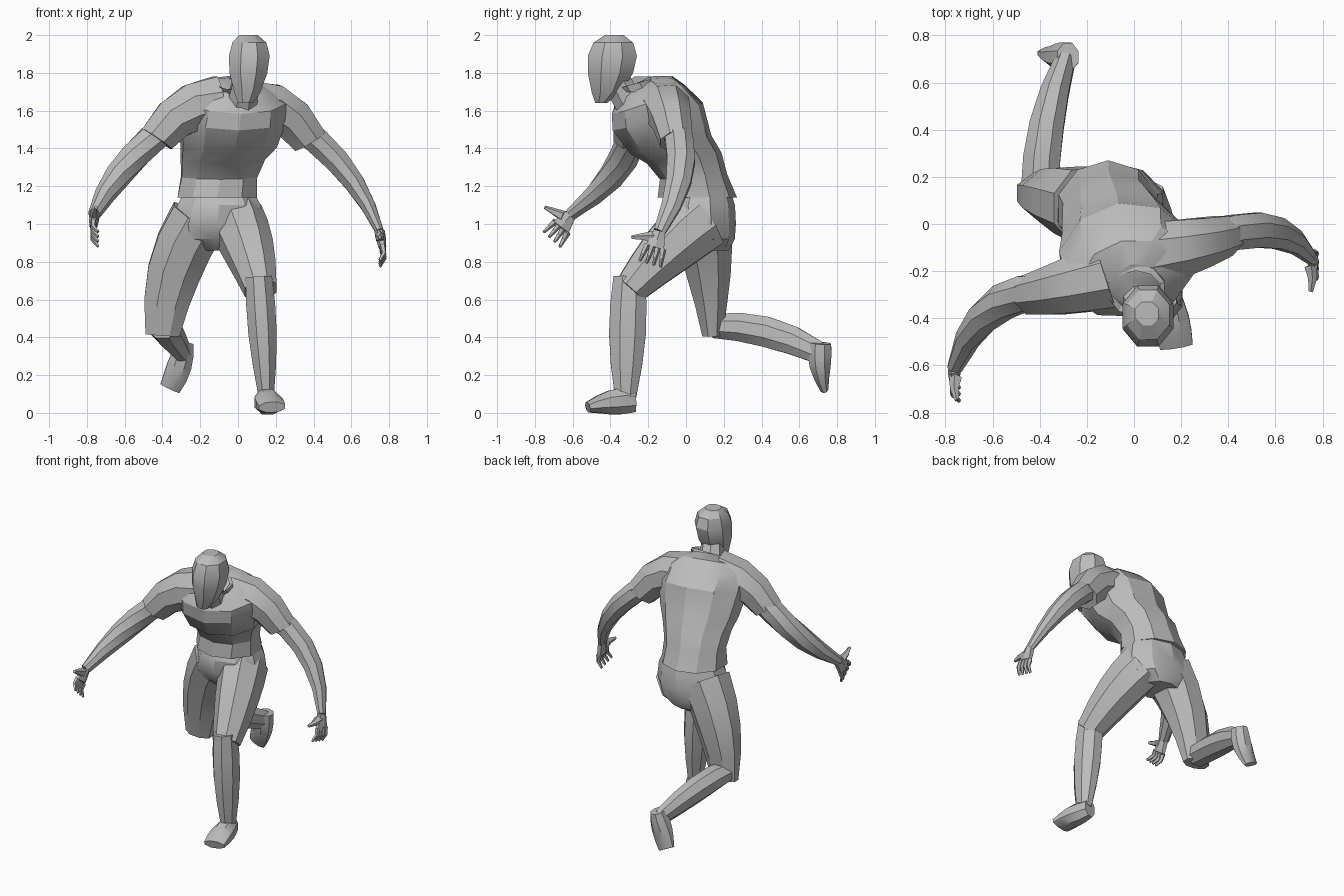
import bpy, bmesh, math
from mathutils import Vector

cube = bpy.data.objects.get("Cube")
if cube:
    bpy.data.objects.remove(cube, do_unlink=True)

tone = 0.5
grey = bpy.data.materials.new("plain_grey")
grey.use_nodes = True
grey.diffuse_color = (tone, tone, tone, 1)
grey.node_tree.nodes["Principled BSDF"].inputs["Base Color"].default_value = grey.diffuse_color

ACROSS = Vector((1, 0, 0))
ALONG = Vector((0, 1, 0))


def finish(name, bm):
    bmesh.ops.recalc_face_normals(bm, faces=bm.faces)
    mesh = bpy.data.meshes.new(name)
    bm.to_mesh(mesh)
    bm.free()
    mesh.materials.append(grey)
    part = bpy.data.objects.new(name, mesh)
    bpy.context.collection.objects.link(part)
    bpy.ops.object.select_all(action='DESELECT')
    part.select_set(True)
    bpy.context.view_layer.objects.active = part
    bpy.ops.object.shade_smooth_by_angle(angle=math.radians(28))


def loft(name, sections, sides=8, caps=True):
    """Skin a list of (centre, side_vector, depth_vector) cross-sections."""
    bm = bmesh.new()
    grow = 1 / math.cos(math.pi / sides)
    loops = []
    for centre, side, depth in sections:
        angles = [math.tau * (i + 0.5) / sides for i in range(sides)]
        loops.append([bm.verts.new(centre + (side * math.cos(a) + depth * math.sin(a)) * grow)
                      for a in angles])
    for lower, upper in zip(loops, loops[1:]):
        for i in range(sides):
            j = (i + 1) % sides
            bm.faces.new((lower[i], lower[j], upper[j], upper[i]))
    if caps:
        bm.faces.new(loops[0])
        bm.faces.new(loops[-1])
    finish(name, bm)


def trunk(name, sections, lean=0, twist=0, sides=10, caps=True):
    """Stack (centre, half width, half depth); lean and twist grow towards the top."""
    rings = []
    for i, (centre, width, depth) in enumerate(sections):
        share = i / (len(sections) - 1)
        tilt, yaw = math.radians(lean) * share, math.radians(twist) * share
        side = Vector((math.cos(yaw), math.sin(yaw), 0))
        back = Vector((-math.sin(yaw) * math.cos(tilt), math.cos(yaw) * math.cos(tilt), math.sin(tilt)))
        rings.append((Vector(centre), side * width, back * depth))
    loft(name, rings, sides, caps)


def limb(name, start, middle, end, thick, thin, swell=0, flat=1, end_flat=None,
         ref=ACROSS, sides=8, steps=4):
    """Tapered tube on a curve through three joints, swelling halfway along."""
    start, middle, end = Vector(start), Vector(middle), Vector(end)
    end_flat = flat if end_flat is None else end_flat
    bend = middle * 2 - (start + end) / 2
    rings = []
    for i in range(steps + 1):
        t = i / steps
        first, second = start.lerp(bend, t), bend.lerp(end, t)
        tangent = (second - first).normalized()
        side = (ref - tangent * ref.dot(tangent)).normalized()
        radius = thick + (thin - thick) * t + swell * math.sin(math.pi * t)
        depth = radius * (flat + (end_flat - flat) * t)
        rings.append((first.lerp(second, t), side * radius, tangent.cross(side) * depth))
    loft(name, rings, sides)


def hand(owner, wrist, reach, spread):
    """Flat palm, four bent fingers fanned over the spread, and a thumb."""
    wrist, reach, spread = Vector(wrist), Vector(reach), Vector(spread)
    outward = ACROSS * math.copysign(0.015, wrist.x)
    knuckles = wrist + reach / 2 + outward
    limb(owner + "_palm", wrist, wrist.lerp(knuckles, 0.5), knuckles, thick=0.03, thin=0.05,
         flat=0.8, end_flat=0.35, ref=spread, sides=6, steps=2)
    for i in range(4):
        offset = spread * (0.5 - i / 3)
        base, tip = knuckles + offset, wrist + reach + offset * 1.3
        limb(f"{owner}_finger_{i + 1}", base, (base + tip) / 2 + outward, tip,
             thick=0.015, thin=0.007, ref=spread, sides=5, steps=2)
    root, tip = wrist + reach * 0.2 + spread * 0.3, wrist + reach * 0.4 + spread * 1.5
    limb(owner + "_thumb", root, root.lerp(tip, 0.5) + outward / 2, tip,
         thick=0.024, thin=0.008, ref=reach, sides=5, steps=2)


# Head, from chin to crown, and neck
trunk("head", [
    ((.04, -.45, 1.64), .04, .03),
    ((.05, -.42, 1.7), .07, .08),
    ((.055, -.4, 1.8), .1, .12),
    ((.06, -.39, 1.89), .108, .13),
    ((.06, -.385, 1.96), .09, .105),
    ((.055, -.38, 2), .05, .05)], sides=8)
limb("neck", (.01, -.26, 1.58), (.03, -.33, 1.69), (.05, -.38, 1.8), thick=.085, thin=.065, steps=2)

# Shirt: hem, waist, ribs, chest ledge, chest, shoulders, yoke, neck opening
trunk("shirt", [
    ((-.11, .06, 1.14), .21, .2),
    ((-.1, .04, 1.25), .2, .17),
    ((-.08, -.01, 1.35), .22, .19),
    ((-.05, -.08, 1.42), .25, .21),
    ((-.03, -.15, 1.57), .28, .24),
    ((-.02, -.2, 1.66), .27, .2),
    ((-.02, -.22, 1.71), .2, .16),
    ((.01, -.26, 1.73), .1, .1)], lean=30, twist=15)
trunk("collar", [((.01, -.26, 1.7), .11, .11), ((.01, -.28, 1.74), .12, .11),
                 ((.01, -.28, 1.73), .1, .09)], lean=30, caps=False)

# Sleeves
limb("left_sleeve", (.08, -.13, 1.62), (.24, -.09, 1.59), (.38, -.05, 1.44),
     thick=.14, thin=.085, flat=1, end_flat=1.1, ref=ALONG, steps=3)
limb("right_sleeve", (-.12, -.22, 1.64), (-.29, -.27, 1.59), (-.43, -.3, 1.45),
     thick=.14, thin=.085, flat=1, end_flat=1.1, ref=ALONG, steps=3)

# Arms and hands
left_wrist, right_wrist = (.75, -.14, .96), (-.76, -.61, 1.05)
limb("left_arm", (.3, -.07, 1.53), (.57, -.03, 1.28), left_wrist,
     thick=.07, thin=.032, swell=.02, flat=1, end_flat=.7, ref=ALONG, steps=5)
limb("right_arm", (-.35, -.28, 1.54), (-.6, -.36, 1.3), right_wrist,
     thick=.07, thin=.032, swell=.02, ref=ACROSS + ALONG, steps=5)
hand("left", left_wrist, reach=(0, -.05, -.17), spread=(0, -.085, .025))
hand("right", right_wrist, reach=(.02, -.1, -.13), spread=(0, -.065, .06))

# Trousers
trunk("hips", [
    ((-.1, .08, 1.2), .17, .14),
    ((-.1, .07, 1.1), .22, .18),
    ((-.11, .075, 1), .24, .18),
    ((-.12, .09, .92), .22, .16),
    ((-.12, .11, .86), .12, .11)])
limb("left_thigh", (-.01, .08, 1.02), (.06, -.1, .86), (.12, -.3, .65),
     thick=.14, thin=.085, swell=.015, flat=1.2, end_flat=1)
limb("right_thigh", (-.21, .08, 1.03), (-.34, .12, .74), (-.4, .14, .41),
     thick=.15, thin=.09, swell=.02, flat=1.05, end_flat=.6)

# Shins
limb("left_shin", (.11, -.3, .72), (.13, -.31, .42), (.15, -.32, .08),
     thick=.07, thin=.04, swell=.02, flat=1.2, end_flat=1.4)
limb("right_shin", (-.4, .14, .46), (-.37, .42, .43), (-.29, .7, .32),
     thick=.08, thin=.042, swell=.012, flat=.8, end_flat=1.4)

# Shoes
limb("left_shoe", (.14, -.27, .065), (.16, -.4, .055), (.18, -.52, .03),
     thick=.045, thin=.07, swell=.015, flat=1.35, end_flat=.4)
limb("right_shoe", (-.28, .71, .37), (-.31, .71, .25), (-.36, .73, .13),
     thick=.045, thin=.055, swell=.015, flat=1.3, end_flat=.4)
